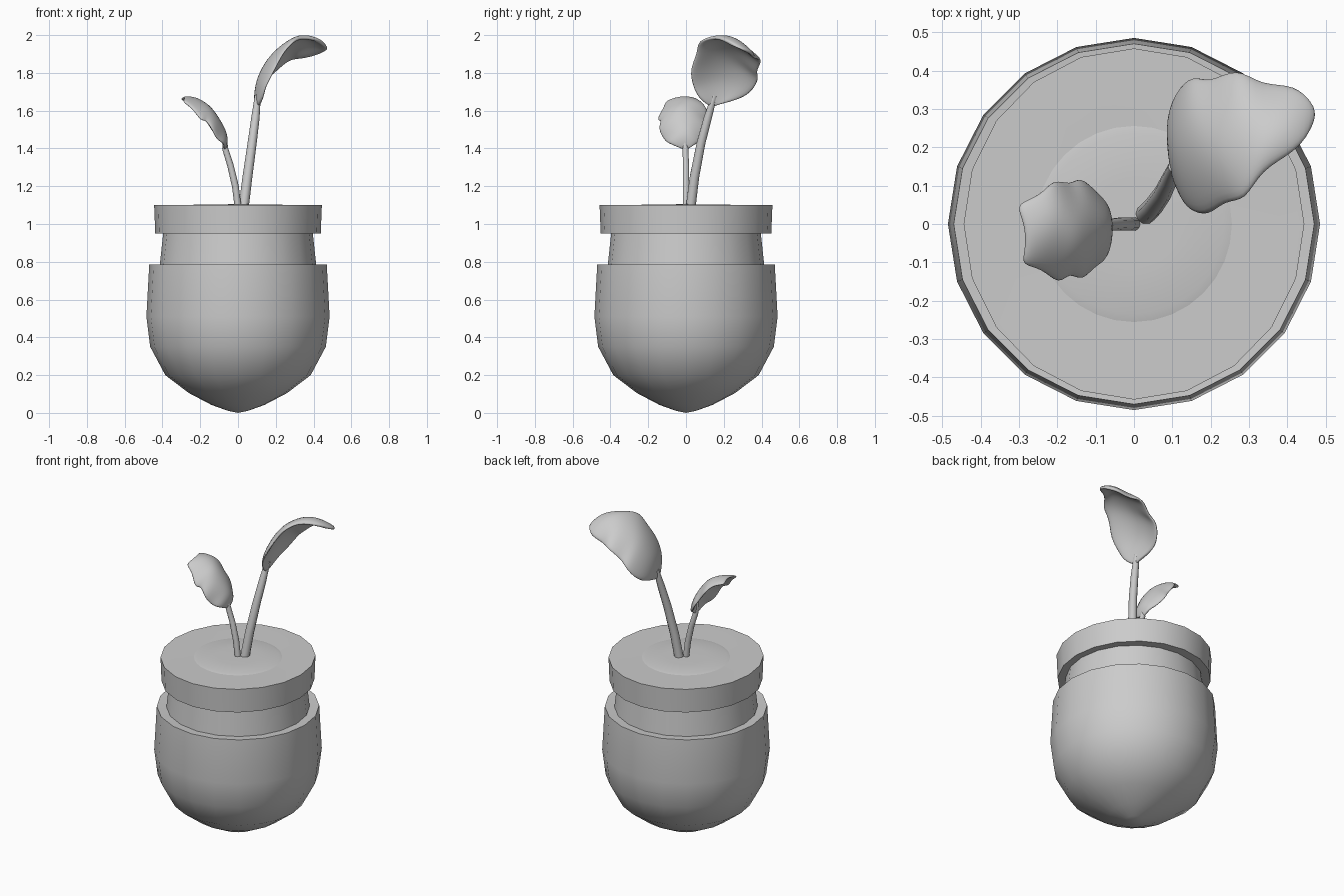
import bpy, bmesh, math
from mathutils import Vector

if "Cube" in bpy.data.objects:
    bpy.data.objects.remove(bpy.data.objects["Cube"])


def finish(name, bm, angle=35):
    bmesh.ops.recalc_face_normals(bm, faces=bm.faces)
    me = bpy.data.meshes.new(name)
    bm.to_mesh(me)
    bm.free()
    ob = bpy.data.objects.new(name, me)
    bpy.context.collection.objects.link(ob)
    bpy.ops.object.select_all(action='DESELECT')
    ob.select_set(True)
    bpy.context.view_layer.objects.active = ob
    bpy.ops.object.shade_smooth_by_angle(angle=math.radians(angle))
    return ob


def lathe(name, profile, sides=20, sx=1.0, sy=1.0):
    bm = bmesh.new()
    vs = [bm.verts.new((r, 0, z)) for r, z in profile]
    edges = [bm.edges.new(p) for p in zip(vs, vs[1:])]
    bmesh.ops.spin(bm, geom=vs + edges, cent=(0, 0, 0), axis=(0, 0, 1),
                   angle=2 * math.pi, steps=sides, use_merge=True)
    bmesh.ops.remove_doubles(bm, verts=bm.verts, dist=1e-4)
    for v in bm.verts:
        v.co.x *= sx
        v.co.y *= sy
    return finish(name, bm)


def stem(name, points, radii, sides=10):
    bm = bmesh.new()
    pts = [Vector(p) for p in points]
    rings = []
    for i, p in enumerate(pts):
        d = (pts[min(i + 1, len(pts) - 1)] - pts[max(i - 1, 0)]).normalized()
        u = d.cross(Vector((0, 1, 0))).normalized()
        w = d.cross(u)
        rings.append([bm.verts.new(p + radii[i] * (u * math.cos(a) + w * math.sin(a)))
                      for a in (2 * math.pi * k / sides for k in range(sides))])
    for a, b in zip(rings, rings[1:]):
        for k in range(sides):
            n = (k + 1) % sides
            bm.faces.new((a[k], a[n], b[n], b[k]))
    bm.faces.new(rings[0])
    bm.faces.new(rings[-1])
    return finish(name, bm, 60)


def leaf(name, rows, thickness):
    # each row: left edge, midrib, right edge; bowed through all three
    bm = bmesh.new()
    grid = []
    for row in rows:
        l, c, r = (Vector(p) for p in row)
        line = []
        for t in (-1.06, -0.55, 0, 0.55, 1.06):
            line.append(bm.verts.new(c + (r - l) * t / 2 + (r + l - 2 * c) * t * t / 2))
        grid.append(line)
    for a, b in zip(grid, grid[1:]):
        for k in range(4):
            bm.faces.new((a[k], a[k + 1], b[k + 1], b[k]))
    ob = finish(name, bm, 180)
    s = ob.modifiers.new("thickness", 'SOLIDIFY')
    s.thickness = thickness
    s.offset = 0
    sub = ob.modifiers.new("smooth", 'SUBSURF')
    sub.levels = sub.render_levels = 2
    return ob


# Pot bowl with rounded point and a ledge at the top
lathe("pot_bowl", [(0, 0), (0.05, 0.01), (0.14, 0.042), (0.26, 0.105), (0.385, 0.2),
                   (0.465, 0.35), (0.485, 0.51), (0.47, 0.785), (0.40, 0.78)])
# Neck, rim and soil
lathe("pot_neck", [(0.415, 0.775), (0.395, 0.96)])
lathe("pot_rim", [(0.385, 0.95), (0.447, 0.95), (0.453, 1.10), (0.44, 1.10), (0.25, 1.097)],
      sx=0.98, sy=1.01)
lathe("soil", [(0.26, 1.096), (0.235, 1.102), (0.12, 1.104), (0, 1.105)], sides=32)

# Stems
stem("tall_stem", [(0.03, 0.025, 1.09), (0.05, 0.045, 1.25), (0.075, 0.08, 1.43),
                   (0.092, 0.115, 1.56), (0.105, 0.15, 1.68)],
     [0.027, 0.026, 0.024, 0.022, 0.016])
stem("short_stem", [(0, 0, 1.09), (-0.014, 0, 1.2), (-0.04, 0, 1.31),
                    (-0.068, -0.003, 1.40), (-0.07, -0.01, 1.46)],
     [0.018, 0.018, 0.017, 0.016, 0.01])

# Leaves
leaf("large_leaf", [
    ((.105, .165, 1.63), (.105, .14, 1.62), (.11, .115, 1.63)),
    ((.09, .27, 1.66), (.10, .17, 1.69), (.13, .07, 1.67)),
    ((.11, .34, 1.70), (.105, .20, 1.77), (.14, .045, 1.73)),
    ((.155, .385, 1.78), (.15, .215, 1.86), (.19, .025, 1.82)),
    ((.195, .36, 1.81), (.20, .225, 1.915), (.235, .07, 1.91)),
    ((.27, .405, 1.88), (.27, .235, 1.96), (.29, .065, 1.97)),
    ((.33, .355, 1.88), (.34, .25, 1.985), (.33, .145, 1.99)),
    ((.42, .36, 1.90), (.41, .27, 1.97), (.42, .19, 1.98)),
    ((.465, .31, 1.92), (.475, .28, 1.93), (.455, .24, 1.95))], 0.022)
leaf("small_leaf", [
    ((-.07, .015, 1.40), (-.07, -.003, 1.39), (-.07, -.025, 1.40)),
    ((-.075, .055, 1.43), (-.06, -.01, 1.46), (-.07, -.09, 1.43)),
    ((-.10, .08, 1.45), (-.075, -.01, 1.51), (-.11, -.11, 1.45)),
    ((-.14, .12, 1.51), (-.11, -.015, 1.57), (-.135, -.145, 1.51)),
    ((-.165, .095, 1.55), (-.15, -.015, 1.625), (-.17, -.12, 1.56)),
    ((-.21, .115, 1.61), (-.19, -.015, 1.65), (-.195, -.155, 1.55)),
    ((-.24, .07, 1.65), (-.23, -.02, 1.665), (-.24, -.11, 1.62)),
    ((-.31, .05, 1.66), (-.285, -.025, 1.67), (-.295, -.105, 1.65))], 0.02)
